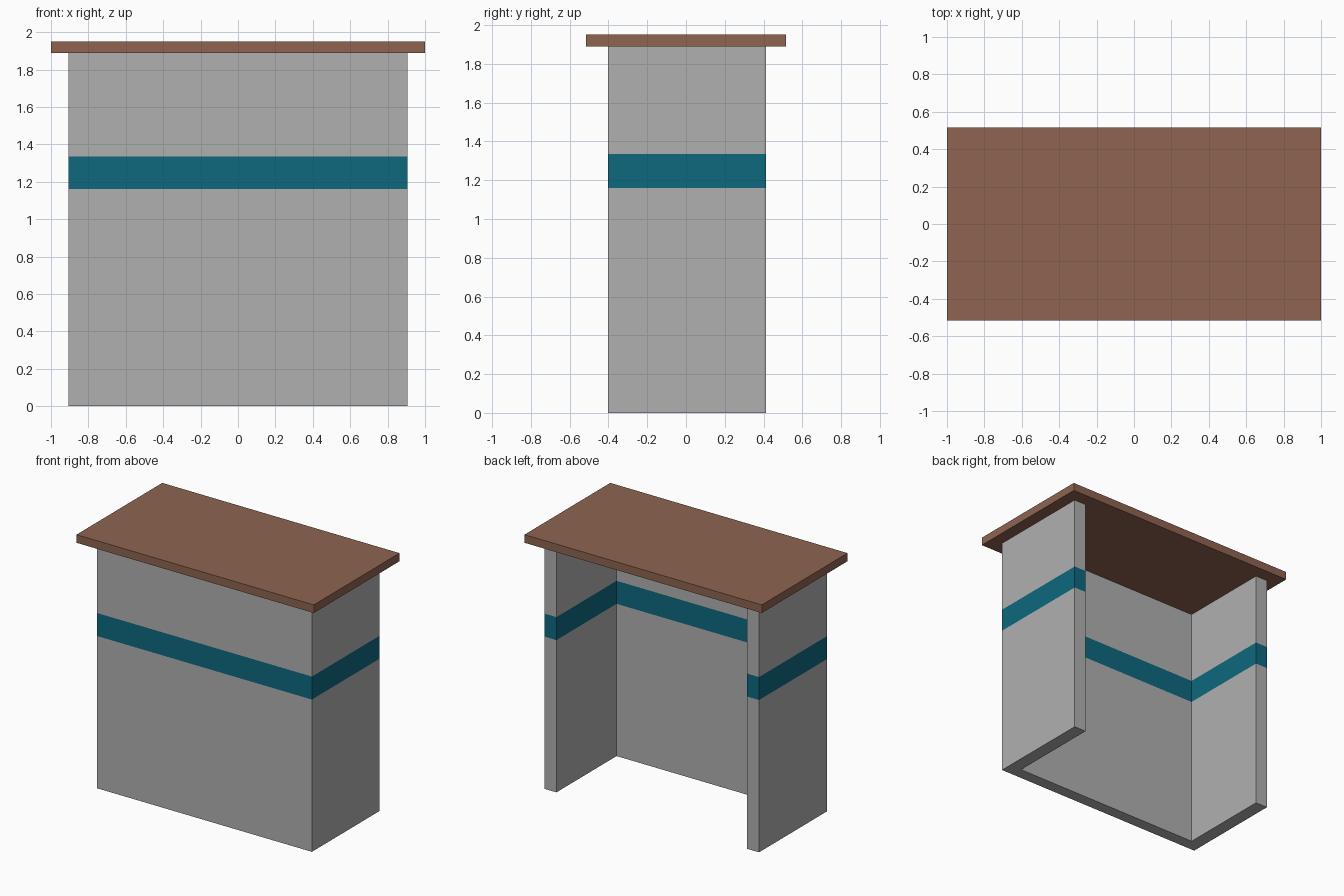
import bpy, bmesh

if "Cube" in bpy.data.objects:
    bpy.data.objects.remove(bpy.data.objects["Cube"])


def material(name, rgb):
    """Flat colour given as sRGB 0-255, stored linear."""
    lin = [((c / 255 + 0.055) / 1.055) ** 2.4 for c in rgb]
    m = bpy.data.materials.new(name)
    m.diffuse_color = (*lin, 1)
    m.use_nodes = True
    m.node_tree.nodes["Principled BSDF"].inputs["Base Color"].default_value = m.diffuse_color
    return m


grey = material("grey panel", (176, 176, 176))
teal = material("teal stripe", (14, 104, 127))
brown = material("brown wood", (142, 100, 80))


def extrude_profile(name, profile, levels, mats, mat_rule=lambda i: 0):
    """Stack a closed xy outline through the given heights, one band per gap."""
    bm = bmesh.new()
    rings = [[bm.verts.new((x, y, z)) for x, y in profile] for z in levels]
    n = len(profile)
    for i in range(len(levels) - 1):
        a, b = rings[i], rings[i + 1]
        for j in range(n):
            k = (j + 1) % n
            bm.faces.new((a[j], a[k], b[k], b[j])).material_index = mat_rule(i)
    bm.faces.new(rings[0][::-1])
    bm.faces.new(rings[-1])
    bmesh.ops.recalc_face_normals(bm, faces=bm.faces)
    me = bpy.data.meshes.new(name)
    bm.to_mesh(me)
    bm.free()
    for m in mats:
        me.materials.append(m)
    ob = bpy.data.objects.new(name, me)
    bpy.context.collection.objects.link(ob)
    return ob


# U-shaped counter body, open at the back, with a stripe as the middle band
W, FRONT, BACK = 0.905, -0.403, 0.413
SIDE_T, FRONT_T = 0.102, 0.092
wi, fi = W - SIDE_T, FRONT + FRONT_T
u_shape = [(-W, FRONT), (W, FRONT), (W, BACK), (wi, BACK),
           (wi, fi), (-wi, fi), (-wi, BACK), (-W, BACK)]
extrude_profile("counter_body", u_shape, [0, 1.16, 1.335, 1.888],
                [grey, teal], lambda i: 1 if i == 1 else 0)

# Overhanging worktop
D = 0.516
extrude_profile("worktop", [(-1, -D), (1, -D), (1, D), (-1, D)],
                [1.888, 1.95], [brown])
